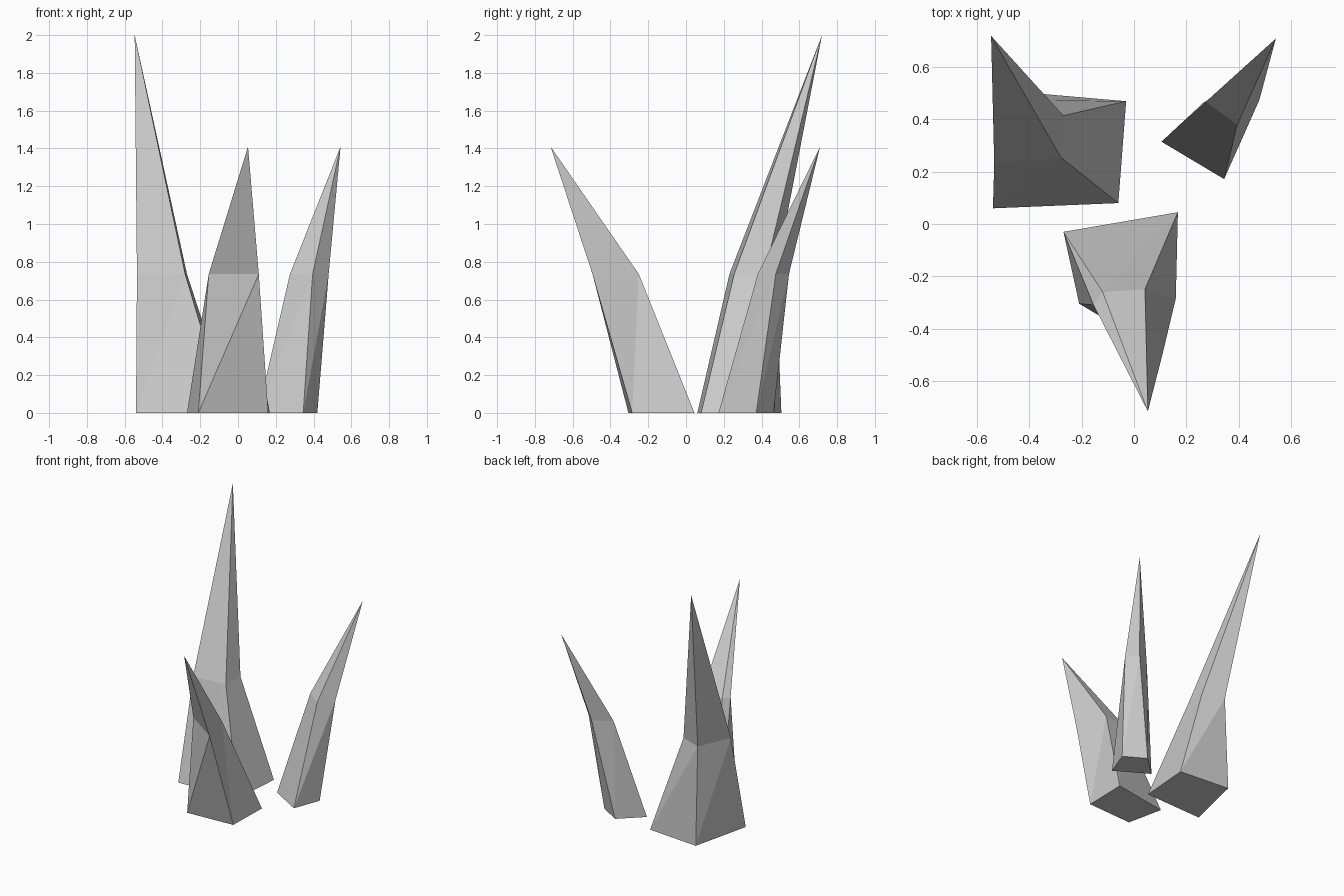
import bpy, bmesh

if "Cube" in bpy.data.objects:
    bpy.data.objects.remove(bpy.data.objects["Cube"])

MID_Z = 0.735


def spike(name, base, mid, tip):
    """Four-sided leaning shard: base ring (counter-clockwise), bent at a middle ring, ending in a point."""
    bm = bmesh.new()
    b = [bm.verts.new((x, y, 0)) for x, y in base]
    m = [bm.verts.new((x, y, MID_Z)) for x, y in mid]
    t = bm.verts.new(tip)
    for i in range(4):
        j = (i + 1) % 4
        bm.faces.new((b[i], b[j], m[j]))
        bm.faces.new((b[i], m[j], m[i]))
        bm.faces.new((m[i], m[j], t))
    bm.faces.new((b[2], b[1], b[0]))
    bm.faces.new((b[3], b[2], b[0]))
    bmesh.ops.recalc_face_normals(bm, faces=bm.faces)
    me = bpy.data.meshes.new(name)
    bm.to_mesh(me)
    bm.free()
    bpy.context.collection.objects.link(bpy.data.objects.new(name, me))


# Tall shard at the back left
spike("tall_spike",
      [(-0.54, 0.06), (-0.06, 0.08), (-0.03, 0.47), (-0.435, 0.505)],
      [(-0.535, 0.23), (-0.28, 0.255), (-0.27, 0.415), (-0.43, 0.475)],
      (-0.547, 0.72, 2.0))

# Short shard leaning to the front
spike("front_spike",
      [(-0.21, -0.305), (0.16, -0.285), (0.168, 0.045), (-0.27, -0.03)],
      [(-0.155, -0.31), (0.11, -0.495), (0.042, -0.25), (-0.12, -0.26)],
      (0.053, -0.717, 1.41))

# Slim shard leaning to the back right
spike("right_spike",
      [(0.345, 0.172), (0.42, 0.372), (0.265, 0.464), (0.105, 0.315)],
      [(0.395, 0.38), (0.48, 0.475), (0.405, 0.545), (0.275, 0.468)],
      (0.543, 0.71, 1.41))
